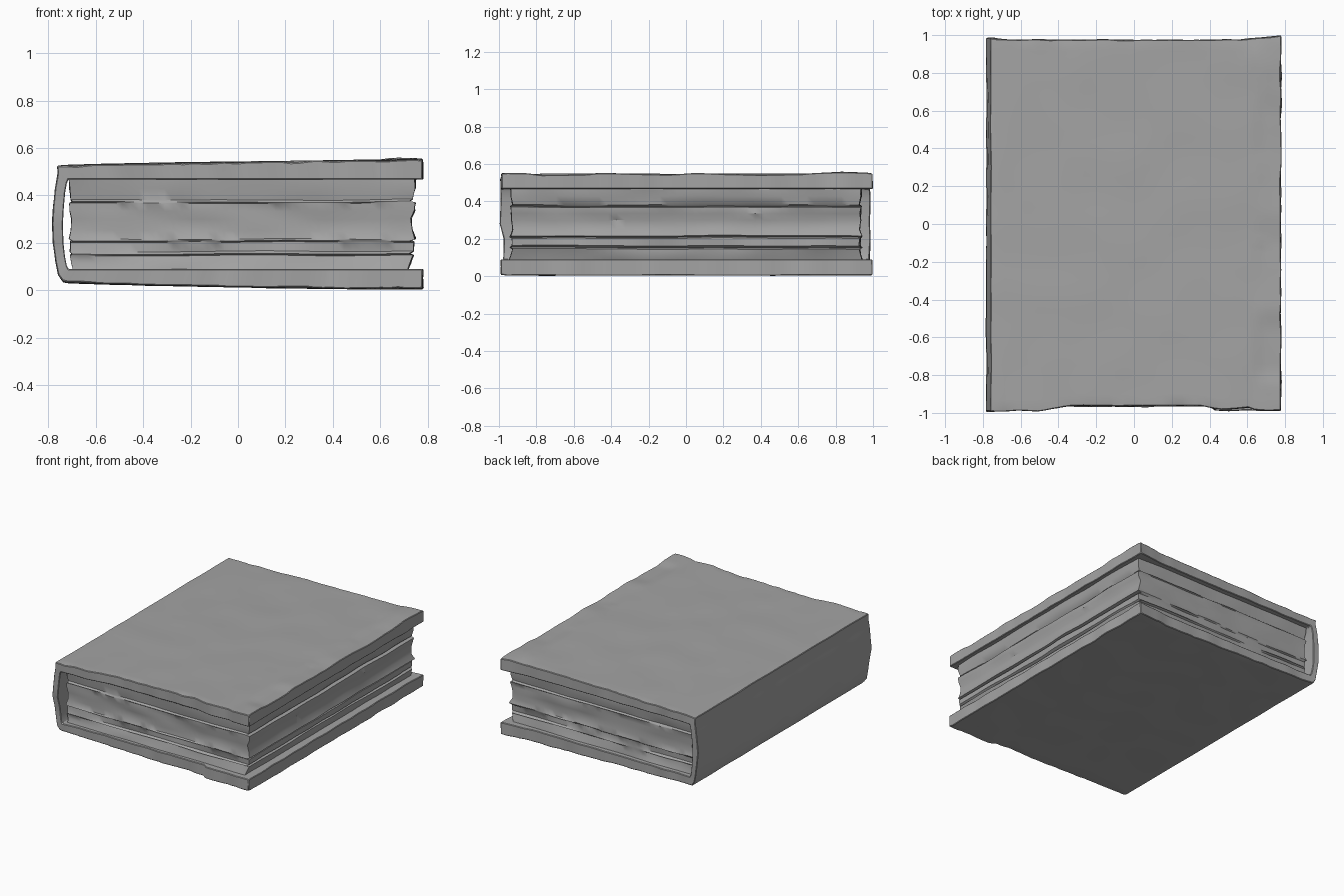
import bpy, bmesh, math
from mathutils import Vector, noise

if "Cube" in bpy.data.objects:
    bpy.data.objects.remove(bpy.data.objects["Cube"])

grey = bpy.data.materials.new("worn_grey")
grey.diffuse_color = (0.37, 0.37, 0.37, 1)
grey.use_nodes = True
grey.node_tree.nodes["Principled BSDF"].inputs["Base Color"].default_value = grey.diffuse_color


def rough(x, y, z, freq, amount):
    return noise.noise(Vector((x, y, z)) * freq) * amount


def interp(table, x):
    """Piecewise linear lookup in (x, value) pairs."""
    for (x0, v0), (x1, v1) in zip(table, table[1:]):
        if x <= x1:
            return v0 + (v1 - v0) * max(0, (x - x0) / (x1 - x0))
    return table[-1][1]


def finish(name, bm, bevel):
    bmesh.ops.recalc_face_normals(bm, faces=bm.faces[:])
    mesh = bpy.data.meshes.new(name)
    bm.to_mesh(mesh)
    bm.free()
    mesh.materials.append(grey)
    obj = bpy.data.objects.new(name, mesh)
    bpy.context.collection.objects.link(obj)
    bpy.context.view_layer.objects.active = obj
    obj.select_set(True)
    bpy.ops.object.shade_smooth_by_angle(angle=math.radians(35))
    obj.select_set(False)
    if bevel:
        mod = obj.modifiers.new("soft_edges", 'BEVEL')
        mod.width, mod.segments = bevel, 1
        mod.limit_method, mod.angle_limit = 'ANGLE', math.radians(50)
    return obj


# Binding: one C-shaped profile of (outer, inner) pairs, run from front to back
XR, XL, N = 0.778, -0.715, 44
top, bottom = [], []
for i in range(N):
    t = i / N
    x_in, x_out = XR + (XL - XR) * t, XR + (-0.755 - XR) * t
    top.append(((x_out, 0.549 - 0.022 * t ** 1.6), (x_in, 0.467)))
    bottom.append(((x_out, 0.004 + 0.028 * t ** 1.6), (x_in, 0.09)))
spine = [((-0.760, 0.525), (-0.715, 0.467)), ((-0.758, 0.495), (-0.722, 0.45)),
         ((-0.770, 0.43), (-0.729, 0.41)), ((-0.779, 0.35), (-0.735, 0.34)),
         ((-0.783, 0.28), (-0.738, 0.28)), ((-0.779, 0.20), (-0.736, 0.20)),
         ((-0.768, 0.12), (-0.729, 0.14)), ((-0.757, 0.065), (-0.722, 0.105)),
         ((-0.738, 0.035), (-0.715, 0.09))]
profile = top + spine + bottom[::-1]

# Worn outline of the front and back edges
front_top = [(-0.78, -0.993), (-0.5, -0.988), (-0.35, -0.963), (0.35, -0.962),
             (0.46, -0.982), (0.62, -0.972), (0.64, -0.986), (0.78, -0.986)]
front_low = [(-0.78, -0.975), (-0.4, -0.968), (0.41, -0.965), (0.43, -0.988), (0.78, -0.99)]
back_edge = [(-0.78, 0.986), (-0.6, 0.975), (0.55, 0.975), (0.78, 0.998)]
# Torn strip along the fore edge of the upper board: height change by y
fold = [(-1, 0.003), (-0.85, 0.004), (-0.78, -0.007), (-0.55, -0.006), (-0.45, 0.004),
        (-0.1, -0.007), (0.05, 0.002), (0.35, -0.005), (0.6, -0.006), (0.7, 0.003), (1, 0.004)]
ROWS = 64
bm = bmesh.new()
grid = []
for j in range(ROWS + 1):
    v = j / ROWS
    row = []
    for pair in profile:
        verts = []
        for k, (x, z) in enumerate(pair):
            low = z < 0.28
            f = interp(front_low if low else front_top, x)
            b = interp(back_edge, x)
            f += rough(x, 1, z, 9, 0.008)
            b += rough(x, 5, z, 9, 0.007)
            y = f + (b - f) * v
            # chipped fore edge, dented boards
            px = x + (rough(3, y, z, 7, 0.010) if x > 0.74 else 0)
            pz = z
            if k == 0:
                pz += rough(x, y, z, 4, 0.004)
                if not low:
                    pz += 0.006 * max(0, 1 - math.hypot(x - 0.68, y - 0.83) / 0.14)
                    if x > 0.66 + rough(1, y, 2, 5, 0.05):
                        pz += interp(fold, y)
                if v in (0, 1) and x > -0.74:
                    pz += (1 if low else -1) * abs(rough(x, y, z, 11, 0.010))
                if x < -0.755:
                    px += rough(x, y, z, 5, 0.004)
            verts.append(bm.verts.new((px, y, max(0, pz))))
        row.append(verts)
    grid.append(row)
for j in range(ROWS):
    a, b = grid[j], grid[j + 1]
    for i in range(len(profile) - 1):
        for k in (0, 1):
            bm.faces.new((a[i][k], a[i + 1][k], b[i + 1][k], b[i][k]))
    for i in (0, -1):
        bm.faces.new((a[i][0], a[i][1], b[i][1], b[i][0]))
for row in (grid[0], grid[-1]):
    for p, q in zip(row, row[1:]):
        bm.faces.new((p[0], p[1], q[1], q[0]))
finish("binding", bm, 0.004)

# Page block: stacked rectangular rings, pushed in at the gaps between sheaves
layers = [(0.475, 0.012), (0.43, 0.010), (0.382, -0.002), (0.373, -0.014), (0.368, 0.010),
          (0.335, 0.008), (0.30, -0.006), (0.25, -0.002), (0.216, 0.012), (0.209, -0.014),
          (0.203, 0.004), (0.165, 0.004), (0.154, -0.014), (0.147, 0.002), (0.115, -0.008),
          (0.08, -0.020)]
X0, X1, Y0, Y1, SEG = -0.705, 0.735, -0.925, 0.925, 40
outline = []
for i in range(SEG):
    outline.append((X0 + (X1 - X0) * i / SEG, Y0))
for i in range(SEG):
    outline.append((X1, Y0 + (Y1 - Y0) * i / SEG))
for i in range(SEG):
    outline.append((X1 - (X1 - X0) * i / SEG, Y1))
for i in range(SEG):
    outline.append((X0, Y1 - (Y1 - Y0) * i / SEG))

bm = bmesh.new()
rings = []
for z, out in layers:
    ring = []
    for x, y in outline:
        push = out + rough(x * 2, y * 2, z * 12, 2, 0.010)
        px, py = x, y
        if x == X1:
            px += push
        if x == X0:
            px -= push * 0.5
        if y in (Y0, Y1):
            py += math.copysign(push, y)
        wave = rough(x, y, z * 4, 2.5, 0.006) if 0.1 < z < 0.46 else 0
        ring.append(bm.verts.new((px, py, z + wave)))
    rings.append(ring)
count = len(outline)
for a, b in zip(rings, rings[1:]):
    for i in range(count):
        n = (i + 1) % count
        bm.faces.new((a[i], a[n], b[n], b[i]))
bm.faces.new(rings[0])
bm.faces.new(rings[-1])
finish("page_block", bm, 0)
